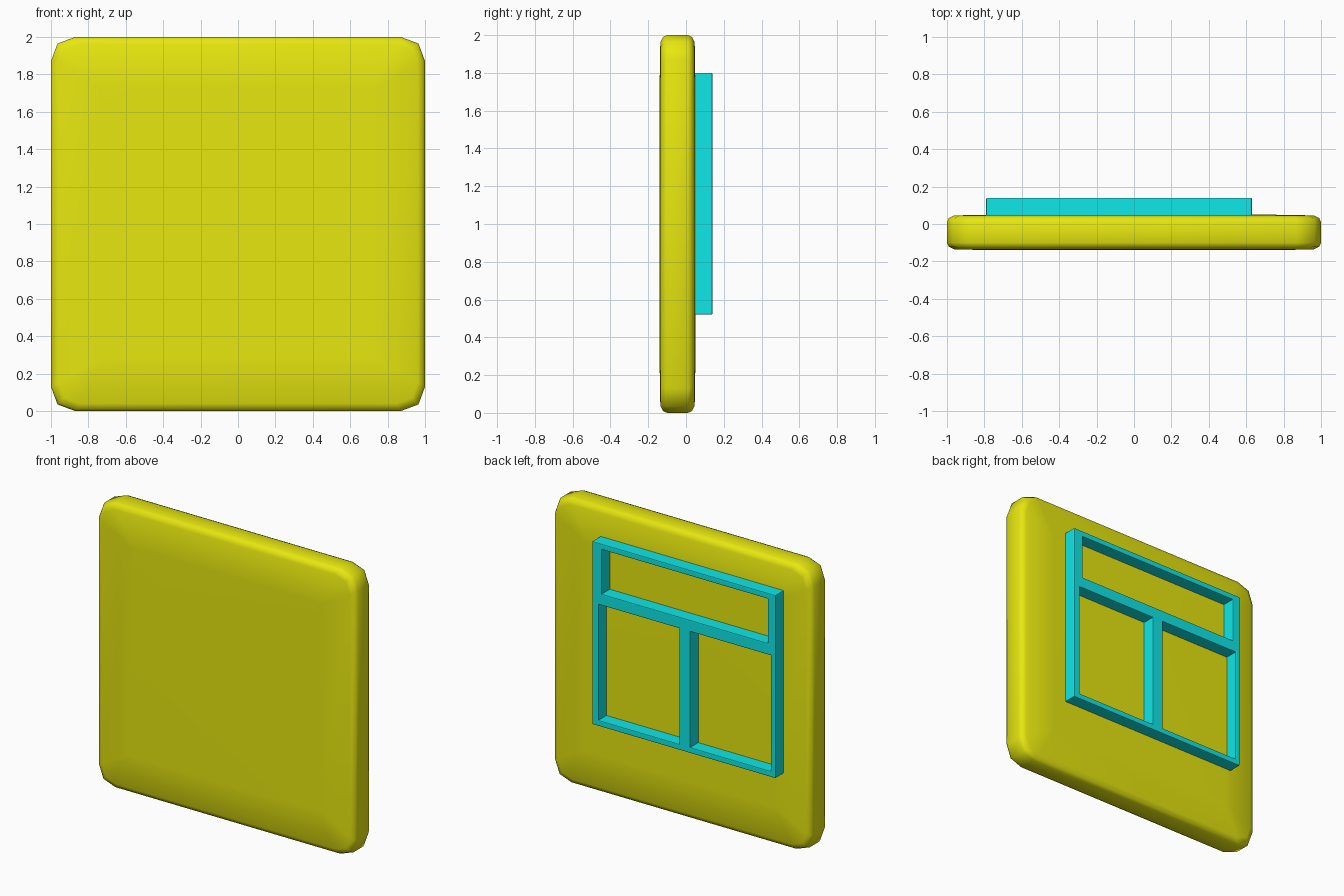
import bpy
import bmesh

cube = bpy.data.objects.get("Cube")
if cube:
    bpy.data.objects.remove(cube, do_unlink=True)


def make_material(name, color):
    mat = bpy.data.materials.new(name)
    mat.use_nodes = True
    mat.diffuse_color = color
    mat.node_tree.nodes["Principled BSDF"].inputs["Base Color"].default_value = color
    return mat


yellow = make_material("yellow", (0.8, 0.8, 0.005, 1))
cyan = make_material("cyan", (0.005, 0.8, 0.8, 1))


def add_object(name, bm, mat):
    bmesh.ops.recalc_face_normals(bm, faces=bm.faces)
    mesh = bpy.data.meshes.new(name)
    bm.to_mesh(mesh)
    bm.free()
    mesh.materials.append(mat)
    obj = bpy.data.objects.new(name, mesh)
    bpy.context.collection.objects.link(obj)
    return obj


def outline(inset):
    """Square with three-point rounded corners, shrunk by inset."""
    h = 1 - inset
    cut = max(0.13 - inset * 0.45, 0.01)
    pts = []
    for sx, sz in ((1, 1), (-1, 1), (-1, -1), (1, -1)):
        corner = [(h, h - cut), (h - cut * 0.27, h - cut * 0.27), (h - cut, h)]
        if sx * sz < 0:
            corner.reverse()
        pts += [(sx * x, 1 + sz * z) for x, z in corner]
    return pts


# Softly rounded panel, lofted from front to back
half_depth, mid_y = 0.095, -0.045
edge = [(0.095, 0.27), (0.091, 0.04), (0.077, 0.01), (0.055, 0.0)]
layers = [(-d, i) for d, i in edge] + [(d, i) for d, i in reversed(edge)]
bm = bmesh.new()
rings = [[bm.verts.new((x, mid_y + d, z)) for x, z in outline(i)] for d, i in layers]
for a, b in zip(rings, rings[1:]):
    for k in range(len(a)):
        n = (k + 1) % len(a)
        bm.faces.new((a[k], a[n], b[n], b[k]))
bm.faces.new(rings[0])
bm.faces.new(rings[-1])
for f in bm.faces:
    f.smooth = True
add_object("panel", bm, yellow)


# Window frame bars on the back: name, x range, z range
def bar(name, x0, x1, z0, z1, y0=0.04, y1=0.14):
    bm = bmesh.new()
    bmesh.ops.create_cube(bm, size=1)
    for v in bm.verts:
        v.co.x = x0 if v.co.x < 0 else x1
        v.co.y = y0 if v.co.y < 0 else y1
        v.co.z = z0 if v.co.z < 0 else z1
    obj = add_object(name, bm, cyan)
    bevel = obj.modifiers.new("soft_edge", "BEVEL")
    bevel.width = 0.006
    bevel.segments = 2


left, right, bottom, top = 0.63, -0.79, 0.52, 1.8
rail_low, rail_high = 1.37, 1.45
bar("top_bar", right, left, top - 0.04, top)
bar("cross_bar", right, left, rail_low, rail_high)
bar("bottom_bar", right, left, bottom, bottom + 0.04)
bar("left_upper_bar", left - 0.075, left, rail_low, top)
bar("left_lower_bar", left - 0.05, left, bottom, rail_high)
bar("right_upper_bar", right, right + 0.06, rail_low, top)
bar("right_lower_bar", right, right + 0.035, bottom, rail_high)
bar("middle_bar", -0.13, -0.045, bottom, rail_high)
